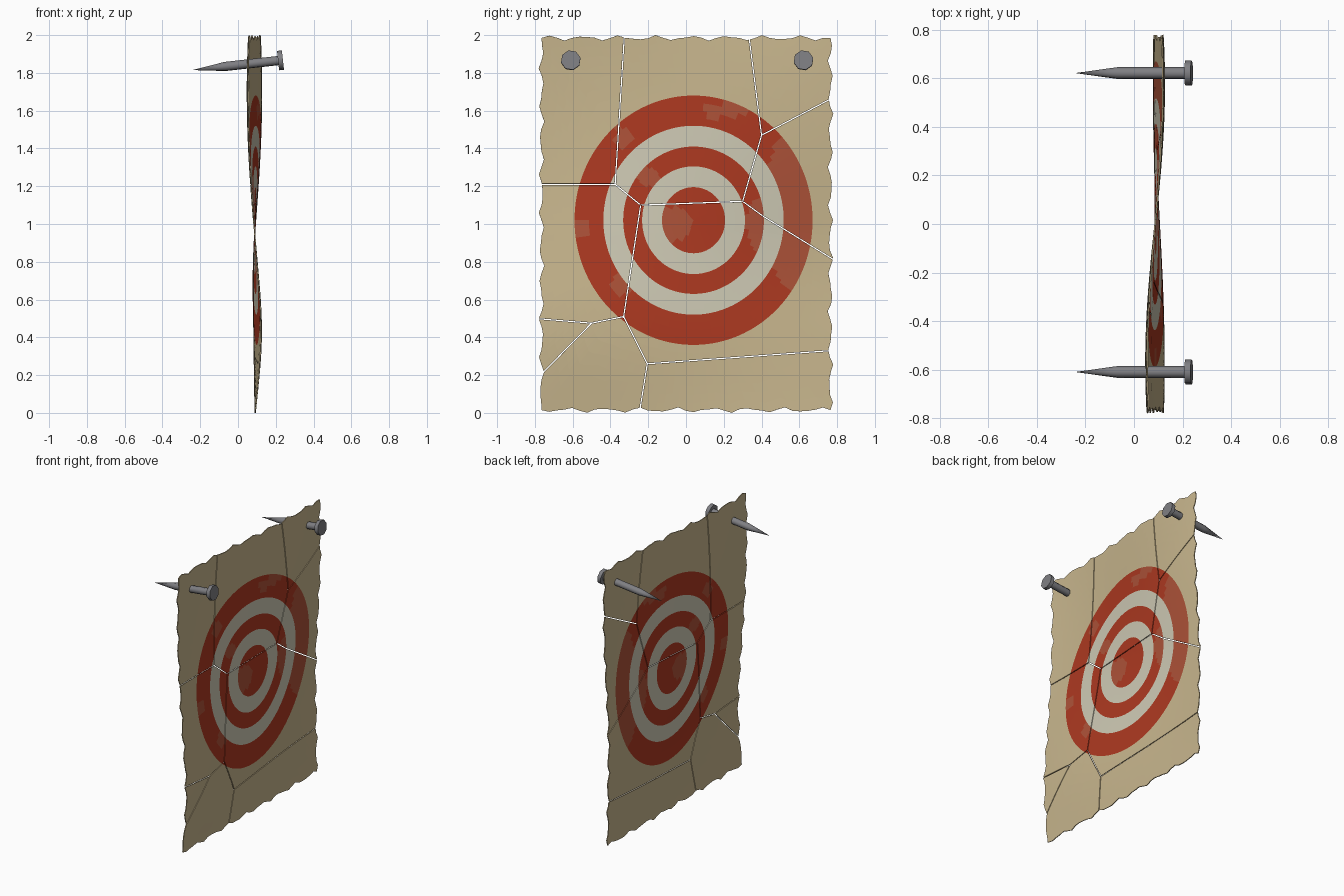
import bpy, bmesh, math
from mathutils import Vector, Matrix

if "Cube" in bpy.data.objects:
    bpy.data.objects.remove(bpy.data.objects["Cube"])


def material(name, r, g, b):
    m = bpy.data.materials.new(name)
    m.use_nodes = True
    m.diffuse_color = (r, g, b, 1)
    for node in m.node_tree.nodes:
        if node.type == "BSDF_PRINCIPLED":
            node.inputs["Base Color"].default_value = (r, g, b, 1)
            node.inputs["Roughness"].default_value = 0.8
    return m


TAN = material("parchment_tan", 0.58, 0.47, 0.27)
RED = material("target_red", 0.42, 0.041, 0.015)
WORN = material("worn_red", 0.42, 0.085, 0.04)
CREAM = material("target_cream", 0.62, 0.59, 0.46)
STEEL = material("nail_grey", 0.21, 0.21, 0.225)
SHEET_MATS = [TAN, RED, WORN, CREAM]


def make_object(name, bm, mats):
    bmesh.ops.recalc_face_normals(bm, faces=bm.faces)
    mesh = bpy.data.meshes.new(name)
    bm.to_mesh(mesh)
    bm.free()
    for m in mats:
        mesh.materials.append(m)
    ob = bpy.data.objects.new(name, mesh)
    bpy.context.collection.objects.link(ob)
    return ob


# Sheet outline: a rectangle with ragged, wavy edges
HALF_W, LOW, HIGH = 0.765, 0.015, 1.985


def border():
    corners = [(-HALF_W, LOW), (HALF_W, LOW), (HALF_W, HIGH), (-HALF_W, HIGH)]
    points, run = [], 0.0
    for i, a in enumerate(corners):
        a, b = Vector(a), Vector(corners[(i + 1) % 4])
        d = (b - a).normalized()
        out = Vector((d.y, -d.x))
        length = (b - a).length
        n = round(length / 0.04)
        for k in range(n):
            s = run + k * length / n
            wave = 0.010 * math.sin(s * 33) + 0.005 * math.sin(s * 57 + 1)
            points.append(a + d * (k * length / n) + out * (wave if k else 0))
        run += length
    return points


# Target bands: outer radius and colour slot
CENTRE = Vector((0.04, 1.02))
SQUASH = 0.955
BANDS = [(0.175, 1), (0.285, 3), (0.39, 1), (0.50, 3), (0.66, 1)]

# Faded patches in the red paint: y, z, half width, half height
FADED = [(0.62, 1.08, 0.22, 0.46), (0.2, 1.6, 0.12, 0.04), (-0.33, 1.46, 0.05, 0.06),
         (-0.54, 0.98, 0.04, 0.05), (-0.33, 0.68, 0.06, 0.06), (0.38, 1.0, 0.06, 0.14),
         (-0.06, 1.0, 0.09, 0.09), (-0.2, 1.25, 0.06, 0.05)]


def paint(slot, p):
    if slot == 1:
        for y, z, w, h in FADED:
            if ((p.y - y) / w) ** 2 + ((p.z - z) / h) ** 2 < 1:
                return 2
    return slot


def build_flat_sheet():
    bm = bmesh.new()
    edge = border()
    rays = []
    for p in edge:
        d = p - CENTRE
        d = Vector((d.x / SQUASH, d.y)).normalized()
        rays.append(Vector((d.x * SQUASH, d.y)))
    # Concentric rings, then rings blending out to the ragged border
    loops, inner = [], 0.0
    for radius, slot in BANDS:
        for k in range(1, 5):
            r = inner + (radius - inner) * k / 4
            loops.append(([CENTRE + d * r for d in rays], slot))
        inner = radius
    rim = loops[-1][0]
    for k in range(1, 9):
        loops.append(([a.lerp(b, k / 8) for a, b in zip(rim, edge)], 0))
    n = len(edge)
    middle = bm.verts.new((0, CENTRE.x, CENTRE.y))
    previous = None
    for points, slot in loops:
        ring = [bm.verts.new((0, p.x, p.y)) for p in points]
        for i in range(n):
            j = (i + 1) % n
            if previous:
                f = bm.faces.new((previous[i], ring[i], ring[j], previous[j]))
            else:
                f = bm.faces.new((middle, ring[i], ring[j]))
            f.material_index = paint(slot, f.calc_center_median())
        previous = ring
    return bm


# Cracks: each path is a list of (y, z) points
CRACKS = [
    [(-0.325, 2.02), (-0.375, 1.21), (-0.24, 1.10), (0.30, 1.12), (0.41, 1.04), (0.80, 0.80)],
    [(-0.80, 1.21), (-0.375, 1.21)],
    [(-0.24, 1.10), (-0.33, 0.51), (-0.205, 0.26), (-0.25, -0.02)],
    [(-0.33, 0.51), (-0.50, 0.475), (-0.80, 0.50)],
    [(-0.50, 0.475), (-0.80, 0.17)],
    [(-0.205, 0.26), (0.80, 0.332)],
    [(0.30, 1.12), (0.40, 1.47), (0.33, 2.02)],
    [(0.40, 1.47), (0.80, 1.68)],
]
GAP = 0.003


def cut_crack(bm, a, b):
    a, b = Vector((0, *a)), Vector((0, *b))
    length = (b - a).length
    d = (b - a) / length
    side = Vector((0, -d.z, d.y))

    def near(reach, slack):
        found = []
        for f in bm.faces:
            c = f.calc_center_median() - a
            if abs(c.dot(side)) < reach and -slack < c.dot(d) < length + slack:
                found.append(f)
        return found

    for sign in (-1, 1):
        faces = near(0.15, 0.06)
        geom = set(faces)
        for f in faces:
            geom.update(f.edges)
            geom.update(f.verts)
        bmesh.ops.bisect_plane(bm, geom=list(geom), dist=1e-5,
                               plane_co=a + side * GAP * sign, plane_no=side)
    bmesh.ops.delete(bm, geom=near(GAP, 0.0), context="FACES")


def warp(y, z):
    # Gentle twist: the upper and lower halves bow in opposite directions
    if z > 0.95:
        twist = 0.038 * math.sin((z - 0.95) * math.pi / 1.5)
    else:
        twist = 0.020 * math.sin((z - 0.95) * math.pi / 0.95)
    base = 0.087 + 0.017 * math.exp(-((z - 0.4) / 0.35) ** 2)
    return base + twist * math.sin(y * math.pi / 1.15)


# Cracked target sheet
bm = build_flat_sheet()
for path in CRACKS:
    for a, b in zip(path, path[1:]):
        cut_crack(bm, a, b)
for v in bm.verts:
    v.co.x = warp(v.co.y, v.co.z)
sheet = make_object("target_sheet", bm, SHEET_MATS)
thick = sheet.modifiers.new("thickness", "SOLIDIFY")
thick.thickness = 0.006
thick.offset = 0


# Nails: turned profile of (distance along shaft, radius), point first
NAIL = [(-0.30, 0.025), (0.19, 0.025), (0.19, 0.053), (0.216, 0.053)]
SIDES = 8


def make_nail(name, y):
    bm = bmesh.new()
    tip = bm.verts.new((-0.475, 0, 0))
    previous = None
    for x, r in NAIL:
        x -= 0.208 if x > 0 else 0
        ring = []
        for i in range(SIDES):
            t = math.tau * (i + 0.3) / SIDES
            ring.append(bm.verts.new((x, r * math.cos(t), r * math.sin(t))))
        for i in range(SIDES):
            j = (i + 1) % SIDES
            if previous:
                bm.faces.new((previous[i], ring[i], ring[j], previous[j]))
            else:
                bm.faces.new((tip, ring[i], ring[j]))
        previous = ring
    bm.faces.new(previous)
    tilt = Matrix.Translation((0.23, y, 1.867)) @ Matrix.Rotation(-0.11, 4, "Y")
    bm.transform(tilt)
    ob = make_object(name, bm, [STEEL])
    bpy.ops.object.select_all(action="DESELECT")
    ob.select_set(True)
    bpy.context.view_layer.objects.active = ob
    bpy.ops.object.shade_smooth_by_angle(angle=math.radians(50))


make_nail("rear_nail", 0.622)
make_nail("front_nail", -0.61)
